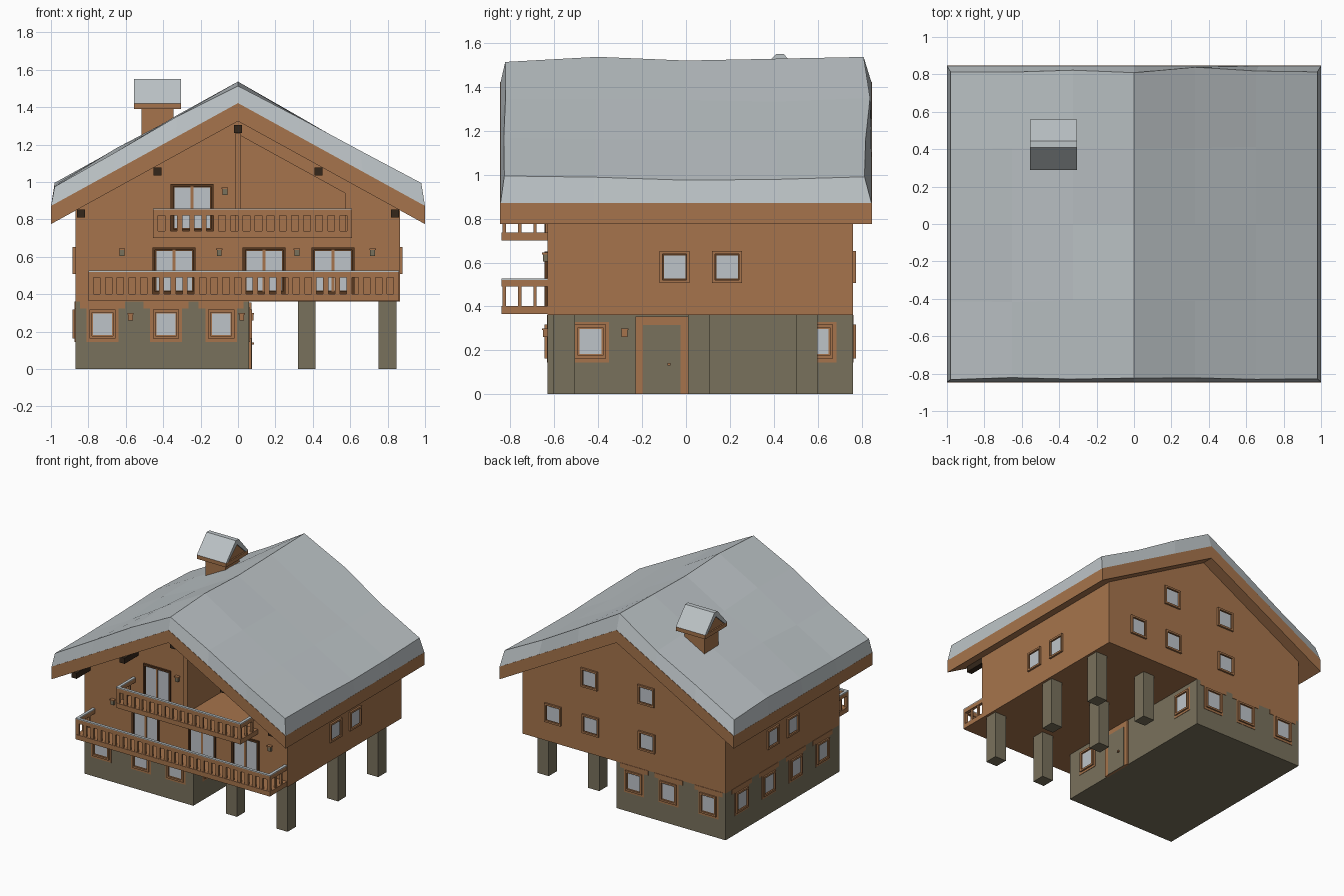
import bpy, bmesh, random

cube = bpy.data.objects.get("Cube")
if cube:
    bpy.data.objects.remove(cube, do_unlink=True)
random.seed(4)


def material(name, rgb):
    lin = [((c / 255 + 0.055) / 1.055) ** 2.4 for c in rgb] + [1]
    m = bpy.data.materials.new(name)
    m.use_nodes = True
    m.diffuse_color = lin
    bsdf = next(n for n in m.node_tree.nodes if n.type == 'BSDF_PRINCIPLED')
    bsdf.inputs["Base Color"].default_value = lin
    bsdf.inputs["Roughness"].default_value = 0.9
    return m


WOOD = material("warm wood", (166, 116, 76))
DARK = material("dark wood", (88, 56, 32))
STONE = material("olive stone", (121, 113, 92))
SNOW = material("snow", (188, 195, 198))
GLASS = material("pale glass", (190, 196, 201))
BEAM = material("beam ends", (52, 38, 26))


def finish(name, bm, mat):
    bmesh.ops.recalc_face_normals(bm, faces=bm.faces)
    me = bpy.data.meshes.new(name)
    bm.to_mesh(me)
    bm.free()
    me.materials.append(mat)
    ob = bpy.data.objects.new(name, me)
    bpy.context.collection.objects.link(ob)
    return ob


def box(name, mat, x, y, z):
    bm = bmesh.new()
    bmesh.ops.create_cube(bm, size=1)
    for v in bm.verts:
        v.co = [a + (b - a) * (c + 0.5) for c, (a, b) in zip(v.co, (x, y, z))]
    return finish(name, bm, mat)


def extrude(name, mat, profile, a, b, axis='y'):
    """Extrude a profile (across, up) from a to b along the x or y axis."""
    bm = bmesh.new()
    place = (lambda p, t: (p[0], t, p[1])) if axis == 'y' else (lambda p, t: (t, p[0], p[1]))
    rings = [[bm.verts.new(place(p, t)) for p in profile] for t in (a, b)]
    n = len(profile)
    for r in rings:
        bm.faces.new(r)
    for i in range(n):
        j = (i + 1) % n
        bm.faces.new((rings[0][i], rings[0][j], rings[1][j], rings[1][i]))
    return finish(name, bm, mat)


# Wall planes: normal axis, position, outward direction
WALLS = {"front": ('y', -0.63, -1), "back": ('y', 0.76, 1),
         "left": ('x', 0.865, 1), "right": ('x', -0.87, -1), "porch": ('x', 0.06, 1)}


def panel(name, mat, wall, u, z, out):
    """Box standing on a wall, u and z are ranges, out is its depth."""
    axis, pos, sign = WALLS[wall]
    depth = sorted((pos - sign * 0.005, pos + sign * out))
    return box(name, mat, u, depth, z) if axis == 'y' else box(name, mat, depth, u, z)


def window(wall, u, z, w, h, name="window", panes=1, rim=WOOD):
    a, b, lo, hi = u - w / 2, u + w / 2, z - h / 2, z + h / 2
    t = 0.014
    panel(name + "_reveal", DARK, wall, (a + t, b - t), (lo + t, hi - t), 0.002)
    step = (w - 2 * t) / panes
    for i in range(panes):
        s = a + t + i * step
        panel(name + "_pane", GLASS, wall, (s + .006, s + step - .006),
              (lo + t + .006, hi - t - .006), 0.005)
    for side in ((a, a + t), (b - t, b)):
        panel(name + "_jamb", rim, wall, side, (lo, hi), 0.014)
    for edge in ((lo, lo + t), (hi - t, hi)):
        panel(name + "_rail", rim, wall, (a, b), edge, 0.014)
    if panes > 1:
        panel(name + "_mullion", WOOD, wall, (u - .008, u + .008), (lo + t, hi - t), 0.01)


def basement_window(wall, u):
    # wooden surround that runs up into the storey above
    panel("window_surround", WOOD, wall, (u - .085, u + .085), (0.145, 0.33), 0.003)
    if wall != "porch":
        panel("surround_head", WOOD, wall, (u - .12, u + .12), (0.325, 0.36), 0.003)
    window(wall, u, 0.24, 0.14, 0.155, "basement_window")


def lamp(wall, u, z, mat=STONE):
    panel("lamp_body", mat, wall, (u - .013, u + .013), (z - .02, z + .012), 0.022)
    panel("lamp_cap", WOOD, wall, (u - .017, u + .017), (z + .012, z + .02), 0.026)


# Basement and porch posts
box("basement", STONE, (-0.87, 0.06), (-0.63, 0.76), (0, 0.36))
for x in (0.32, 0.752):
    for y in (-0.605, 0.01, 0.5):
        box("porch_post", STONE, (x, x + 0.095), (y, y + 0.1), (0, 0.365))

# Upper storeys with the loggia cut out under the gable
SLOPE = 0.55
under = lambda x: 1.325 - SLOPE * abs(x)
walls = extrude("upper_walls", WOOD, [(-0.87, 0.36), (0.865, 0.36), (0.865, under(0.865) + .02),
                (0, under(0) + .02), (-0.87, under(0.87) + .02)], -0.63, 0.76)
cutter = extrude("loggia_cutter", WOOD, [(0.015, 0.71), (0.575, 0.71),
                 (0.575, under(0.575) - .07), (0.015, under(0.015) - .07)], -0.8, -0.05)
cutter.hide_render = True
cutter.hide_viewport = True
cut = walls.modifiers.new("loggia", 'BOOLEAN')
cut.object = cutter
cut.solver = 'EXACT'
panel("loggia_post", WOOD, "front", (-0.015, 0.015), (0.73, 1.26), 0.01)

# Roof boards
extrude("roof", WOOD, [(-1, 0.775), (0, 1.325), (1, 0.775), (1, 0.872), (0, 1.422), (-1, 0.872)],
        -0.847, 0.847)

# Beam ends under the front overhang
for x in (-0.84, -0.43, 0, 0.43, 0.84):
    z = under(x) - 0.022 - (0.01 if x else 0.02)
    box("roof_beam", BEAM, (x - .022, x + .022), (-0.8, -0.62), (z - .022, z + .022))

# Uneven snow blanket on the roof
bm = bmesh.new()
NX, NY = 6, 4
top, base = {}, {}
for i in range(NX + 1):
    for j in range(NY + 1):
        fx, fy = i / NX * 2 - 1, j / NY * 2 - 1
        inset = random.uniform(0.005, 0.04)
        x, y = fx * 0.98, fy * (0.845 - inset)
        bump = random.uniform(-0.016, 0.014)
        top[i, j] = bm.verts.new((x, y, 1.527 - SLOPE * abs(x) + bump))
        base[i, j] = bm.verts.new((fx, fy * 0.845, 1.42 - SLOPE * abs(fx)))
for i in range(NX):
    for j in range(NY):
        quad = ((i, j), (i + 1, j), (i + 1, j + 1), (i, j + 1))
        for layer in (top, base):
            bm.faces.new([layer[k] for k in quad])
edge = [(i, 0) for i in range(NX)] + [(NX, j) for j in range(NY)]
edge += [(i, NY) for i in range(NX, 0, -1)] + [(0, j) for j in range(NY, 0, -1)]
for a, b in zip(edge, edge[1:] + edge[:1]):
    bm.faces.new((base[a], base[b], top[b], top[a]))
finish("roof_snow", bm, SNOW)

# Chimney with a small snowy gable
box("chimney", WOOD, (-0.515, -0.345), (0.34, 0.51), (1.1, 1.4))
box("chimney_plate", WOOD, (-0.555, -0.305), (0.29, 0.56), (1.39, 1.42))
extrude("chimney_gable", WOOD, [(0.31, 1.415), (0.54, 1.415), (0.427, 1.52)], -0.545, -0.315, 'x')
extrude("chimney_snow", SNOW, [(0.29, 1.42), (0.32, 1.42), (0.427, 1.515), (0.53, 1.42),
        (0.56, 1.42), (0.445, 1.55), (0.41, 1.55)], -0.555, -0.305, 'x')


# Balconies
def balcony(name, x0, x1, z, rail):
    y0, y1, t = -0.84, -0.625, 0.022
    box(name + "_deck", WOOD, (x0, x1), (y0, y1), (z, z + 0.037))
    runs = [((x0, x1), (y0, y0 + t)), ((x0, x0 + t), (y0 + t, y1)), ((x1 - t, x1), (y0 + t, y1))]
    for x, y in runs:
        box(name + "_handrail", WOOD, x, y, (rail - 0.03, rail))
        box(name + "_rail_snow", SNOW, x, y, (rail, rail + 0.007))
    span = (z + 0.03, rail - 0.025)
    n = round((x1 - x0) / 0.065)
    for i in range(n + 1):
        x = x0 + (x1 - x0 - 0.028) * i / n
        box(name + "_baluster", WOOD, (x, x + 0.028), (y0 + .003, y0 + t - .003), span)
    for x in (x0, x1 - t):
        for y in (-0.765, -0.695):
            box(name + "_side_baluster", WOOD, (x + .003, x + t - .003), (y, y + 0.015), span)


balcony("lower_balcony", -0.80, 0.86, 0.365, 0.52)
balcony("upper_balcony", -0.455, 0.61, 0.70, 0.852)

# Balcony doors
for u in (-0.342, 0.14, 0.508):
    window("front", u, 0.525, 0.23, 0.25, "balcony_door", 2, DARK)
window("front", -0.245, 0.862, 0.23, 0.255, "gable_door", 2, DARK)

# Upper windows
for u, z in ((0.29, 0.935), (-0.195, 0.935), (0.6, 0.58), (0.28, 0.58), (-0.2, 0.58)):
    window("back", u, z, 0.14, 0.145)
for wall in ("left", "right"):
    for u in (-0.052, 0.187):
        window(wall, u, 0.58, 0.138, 0.145)

# Basement windows and wood edge above the stone
for wall, spots in {"front": (-0.725, -0.385, -0.09), "back": (-0.09, -0.385, -0.725),
                    "right": (0.565, 0.235, -0.095, -0.42), "porch": (-0.435, 0.6)}.items():
    for u in spots:
        basement_window(wall, u)

# Porch door
panel("door_frame", WOOD, "porch", (-0.23, 0.01), (0, 0.355), 0.012)
panel("door_leaf", STONE, "porch", (-0.195, -0.025), (0, 0.315), 0.016)
panel("door_handle", WOOD, "porch", (-0.085, -0.07), (0.13, 0.142), 0.026)

# Lamps
for u in (-0.62, -0.10, 0.315, 0.72):
    lamp("front", u, 0.625)
lamp("front", -0.07, 0.95)
for wall, u in (("front", -0.575), ("front", 0.02), ("porch", -0.28)):
    lamp(wall, u, 0.28, WOOD)
